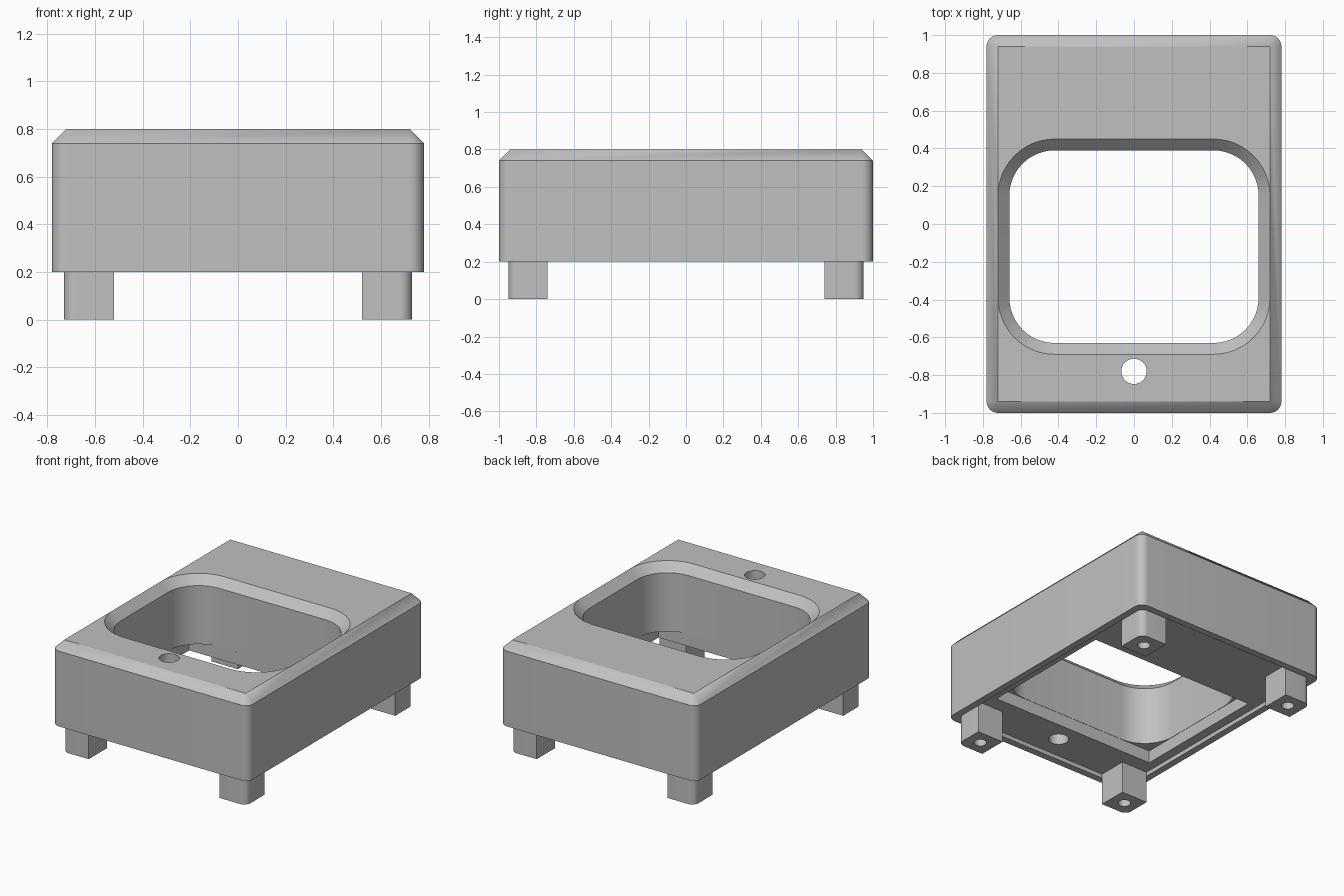
import bpy, bmesh, math

cube = bpy.data.objects.get("Cube")
if cube:
    bpy.data.objects.remove(cube, do_unlink=True)

grey = bpy.data.materials.new("plain_grey")
grey.use_nodes = True
grey.diffuse_color = (0.53, 0.53, 0.53, 1)
grey.node_tree.nodes["Principled BSDF"].inputs["Base Color"].default_value = (0.53, 0.53, 0.53, 1)

STEPS = 12


def outline(x0, x1, y0, y1, radii):
    """Rounded rectangle, counter-clockwise from the +x +y corner."""
    corners = [(x1, y1, -1, -1), (x0, y1, 1, -1), (x0, y0, 1, 1), (x1, y0, -1, 1)]
    points = []
    for i, ((x, y, sx, sy), r) in enumerate(zip(corners, radii)):
        for k in range(STEPS + 1):
            a = math.pi / 2 * (i + k / STEPS)
            points.append((x + sx * r + r * math.cos(a), y + sy * r + r * math.sin(a)))
    return points


def loft(name, sections):
    """Closed solid through (outline, height) sections, listed bottom to top."""
    bm = bmesh.new()
    loops = [[bm.verts.new((x, y, z)) for x, y in pts] for pts, z in sections]
    n = len(loops[0])
    for low, high in zip(loops, loops[1:]):
        for i in range(n):
            j = (i + 1) % n
            bm.faces.new((low[i], low[j], high[j], high[i]))
    bm.faces.new(loops[0][::-1])
    bm.faces.new(loops[-1])
    bmesh.ops.remove_doubles(bm, verts=bm.verts, dist=1e-5)
    bmesh.ops.recalc_face_normals(bm, faces=bm.faces)
    mesh = bpy.data.meshes.new(name)
    bm.to_mesh(mesh)
    bm.free()
    mesh.materials.append(grey)
    obj = bpy.data.objects.new(name, mesh)
    bpy.context.collection.objects.link(obj)
    return obj


def block(name, x, y0, y1, r, z0, z1):
    pts = outline(-x, x, y0, y1, [r] * 4)
    return loft(name, [(pts, z0), (pts, z1)])


def drill(name, x, y, r, z0, z1):
    pts = outline(x - r, x + r, y - r, y + r, [r] * 4)
    return loft(name, [(pts, z0), (pts, z1)])


def activate(obj):
    bpy.ops.object.select_all(action='DESELECT')
    obj.select_set(True)
    bpy.context.view_layer.objects.active = obj


def cut(obj, cutter):
    mod = obj.modifiers.new("cut", 'BOOLEAN')
    mod.operation = 'DIFFERENCE'
    mod.solver = 'EXACT'
    mod.object = cutter
    activate(obj)
    bpy.ops.object.modifier_apply(modifier=mod.name)
    bpy.data.objects.remove(cutter, do_unlink=True)


def smooth(obj):
    activate(obj)
    bpy.ops.object.shade_smooth_by_angle(angle=math.radians(30))


# Housing with rounded uprights and a bevelled top
side = outline(-0.78, 0.78, -1, 1, [0.06] * 4)
top = outline(-0.72, 0.72, -0.94, 0.94, [0] * 4)
housing = loft("housing", [(side, 0.2), (side, 0.74), (top, 0.8)])

# Underside recess, then the square pocket above it
cut(housing, block("recess", 0.73, -0.95, 0.95, 0.05, 0.1, 0.23))
cut(housing, block("pocket", 0.662, -0.632, 0.392, 0, 0.15, 0.32))

# Large window with a flared upper edge
inner = outline(-0.66, 0.66, -0.63, 0.39, [0.24] * 4)
flare = outline(-0.74, 0.74, -0.71, 0.47, [0.32] * 4)
cut(housing, loft("window", [(inner, 0.28), (inner, 0.74), (flare, 0.82)]))

# Small round hole near the front
cut(housing, drill("front_hole", 0, -0.78, 0.067, 0.1, 0.9))
smooth(housing)

# Four feet, rounded on the outer corner, each with a screw hole
for sx, side_name in ((1, "left"), (-1, "right")):
    for sy, end_name in ((1, "back"), (-1, "front")):
        xs = sorted((0.52 * sx, 0.73 * sx))
        ys = sorted((0.74 * sy, 0.95 * sy))
        order = [(1, 1), (-1, 1), (-1, -1), (1, -1)]
        pts = outline(*xs, *ys, [0.05 if c == (sx, sy) else 0 for c in order])
        foot = loft(f"{end_name}_{side_name}_foot", [(pts, 0), (pts, 0.24)])
        cut(foot, drill("screw_hole", 0.625 * sx, 0.845 * sy, 0.042, -0.1, 0.18))
        smooth(foot)
